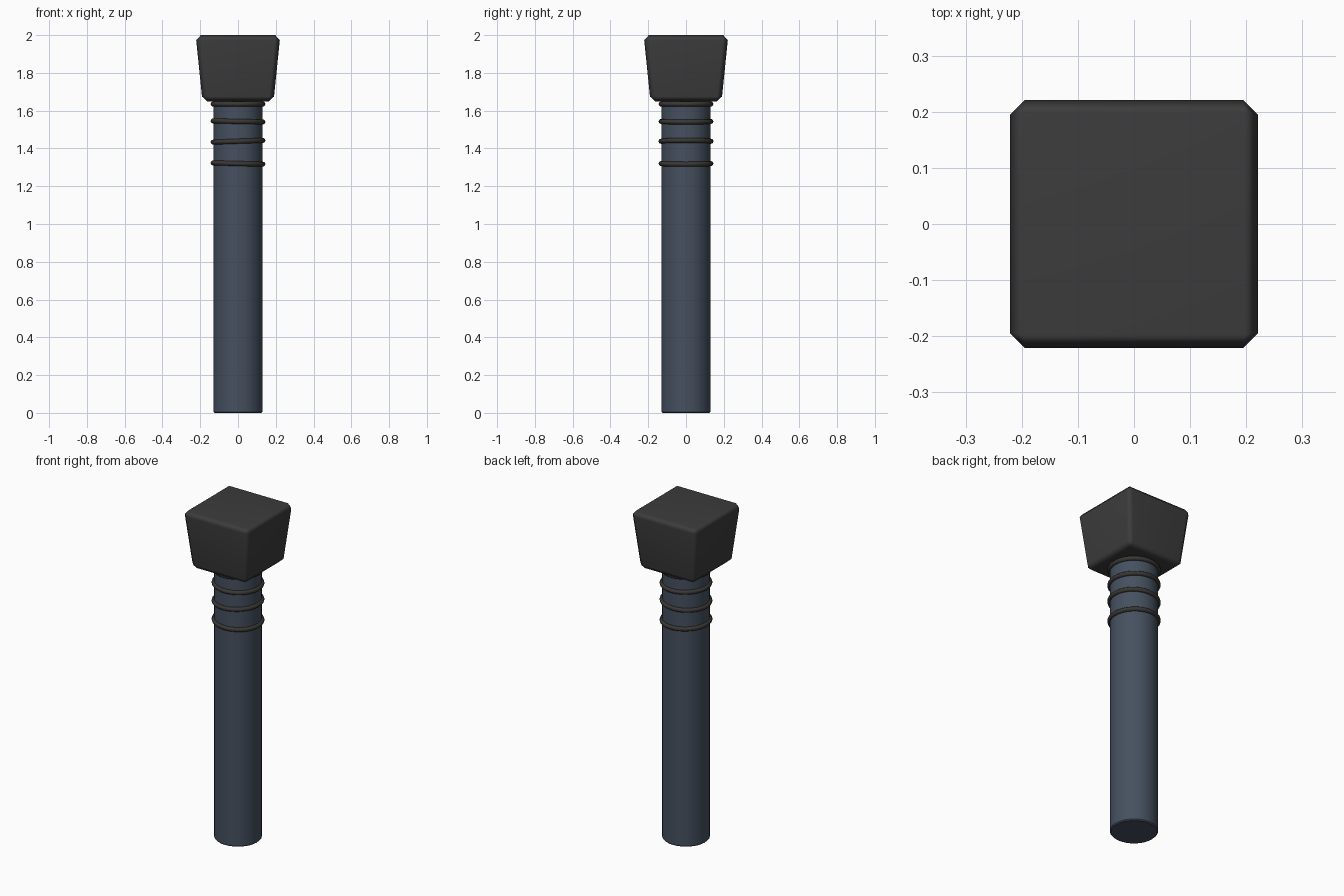
import bpy, bmesh, math

if "Cube" in bpy.data.objects:
    bpy.data.objects.remove(bpy.data.objects["Cube"])


def material(name, rgb):
    m = bpy.data.materials.new(name)
    m.diffuse_color = (*rgb, 1)
    m.use_nodes = True
    m.node_tree.nodes["Principled BSDF"].inputs["Base Color"].default_value = m.diffuse_color
    return m


slate = material("slate blue", (0.06, 0.08, 0.115))
charcoal = material("charcoal", (0.045, 0.045, 0.045))
cord = material("dark cord", (0.042, 0.039, 0.034))


def finish(name, mat, bevel=0.0, angle=30):
    ob = bpy.context.object
    ob.name = name
    ob.data.materials.append(mat)
    bpy.ops.object.shade_smooth_by_angle(angle=math.radians(angle))
    if bevel:
        b = ob.modifiers.new("bevel", 'BEVEL')
        b.width = bevel
        b.segments = 1
        b.limit_method = 'ANGLE'
        b.angle_limit = math.radians(30)
    return ob


# round shaft
bpy.ops.mesh.primitive_cylinder_add(vertices=32, radius=0.131, depth=1.68,
                                    location=(0, 0, 0.84))
finish("shaft", slate, 0.006)

# tapered square head with chamfered, softly shaded edges
bpy.ops.mesh.primitive_cube_add(size=2)
ob = bpy.context.object
for v in ob.data.vertices:
    top = v.co.z > 0
    half = 0.224 if top else 0.188
    v.co = (math.copysign(half, v.co.x), math.copysign(half, v.co.y), 2.0 if top else 1.648)
bm = bmesh.new()
bm.from_mesh(ob.data)
bmesh.ops.bevel(bm, geom=bm.edges[:], offset=0.027, segments=1, affect='EDGES')
bm.to_mesh(ob.data)
bm.free()
finish("head", charcoal, angle=60)
w = ob.modifiers.new("flat panels", 'WEIGHTED_NORMAL')
w.keep_sharp = True

# wrapped rings, each tilted a little sideways
for i, (z, tilt) in enumerate([(1.32, 1.5), (1.438, -2.0), (1.543, 1.2), (1.635, 0)]):
    bpy.ops.mesh.primitive_torus_add(location=(0, 0, z), rotation=(0, math.radians(tilt), 0),
                                     major_radius=0.132, minor_radius=0.013,
                                     major_segments=48, minor_segments=12)
    finish(f"ring_{i + 1}", cord, angle=60)
